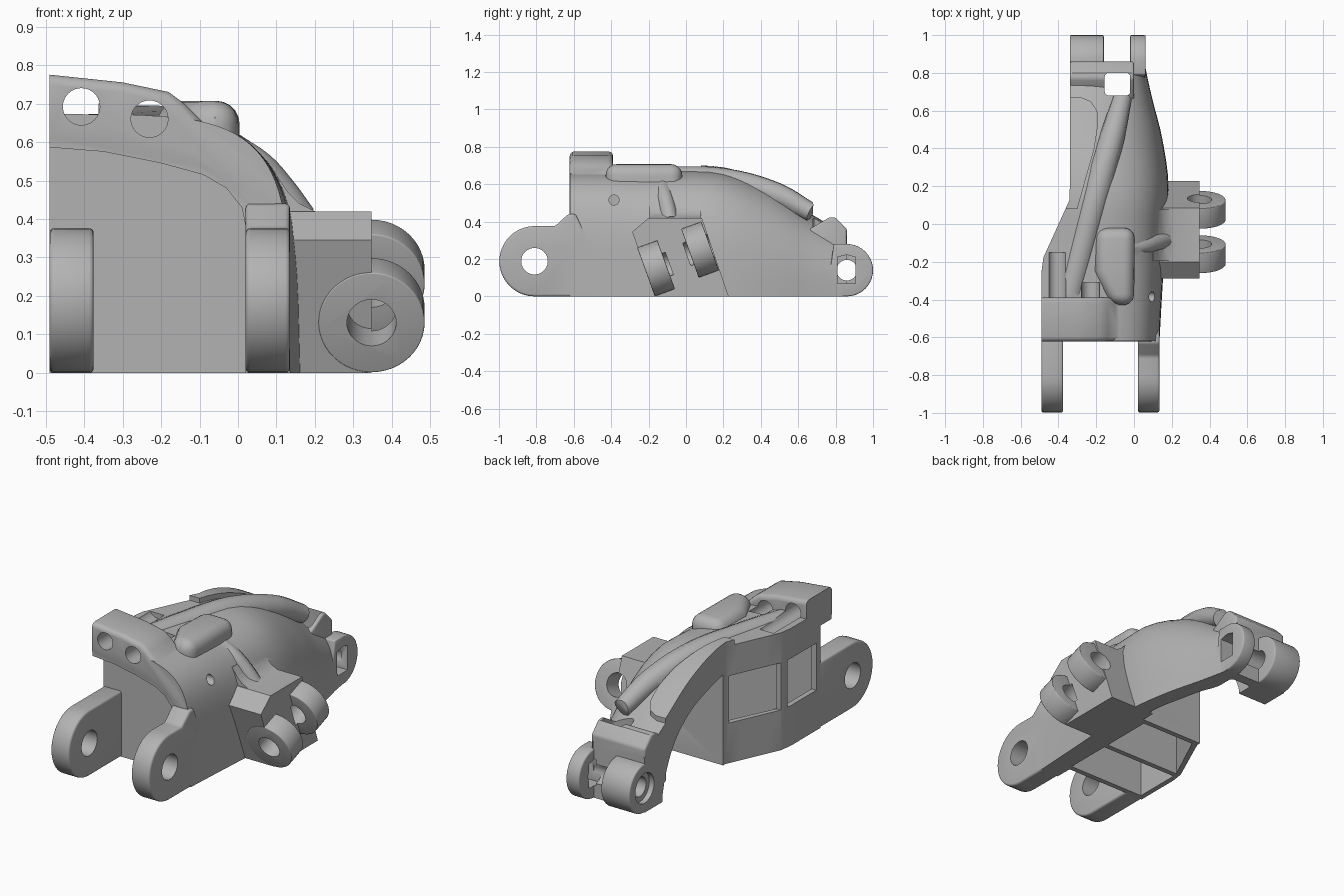
import bpy, bmesh, math
from mathutils import Vector, Matrix

cube = bpy.data.objects.get("Cube")
if cube:
    bpy.data.objects.remove(cube)

grey = bpy.data.materials.new("plain_grey")
grey.use_nodes = True
grey.diffuse_color = (0.45, 0.45, 0.45, 1)
grey.node_tree.nodes["Principled BSDF"].inputs["Base Color"].default_value = (0.45, 0.45, 0.45, 1)


def bake(ob):
    """Replace the mesh by its modified result."""
    deps = bpy.context.evaluated_depsgraph_get()
    mesh = bpy.data.meshes.new_from_object(ob.evaluated_get(deps))
    ob.modifiers.clear()
    ob.data = mesh
    return ob


def finish(name, bm, bevel=0, segments=3):
    bmesh.ops.recalc_face_normals(bm, faces=bm.faces)
    mesh = bpy.data.meshes.new(name)
    bm.to_mesh(mesh)
    bm.free()
    mesh.materials.append(grey)
    ob = bpy.data.objects.new(name, mesh)
    bpy.context.collection.objects.link(ob)
    if bevel:
        mod = ob.modifiers.new("bevel", "BEVEL")
        mod.width, mod.segments = bevel, segments
        mod.limit_method, mod.angle_limit = "ANGLE", math.radians(40)
        bake(ob)
    return ob


def prism(name, pts, axis, a, b, bevel=0, segments=3):
    """Extrude a 2D outline along an axis."""
    def place(p, t):
        v = list(p)
        v.insert("xyz".index(axis), t)
        return v
    bm = bmesh.new()
    ends = [[bm.verts.new(place(p, t)) for p in pts] for t in (a, b)]
    bm.faces.new(ends[0])
    bm.faces.new(ends[1])
    for i in range(len(pts)):
        j = (i + 1) % len(pts)
        bm.faces.new((ends[0][i], ends[0][j], ends[1][j], ends[1][i]))
    return finish(name, bm, bevel, segments)


def rod(name, centre, direction, radius, length, sides=40, bevel=0):
    bm = bmesh.new()
    turn = Vector(direction).to_track_quat("Z", "Y").to_matrix().to_4x4()
    bmesh.ops.create_cone(bm, cap_ends=True, segments=sides, radius1=radius, radius2=radius,
                          depth=length, matrix=Matrix.Translation(centre) @ turn)
    return finish(name, bm, bevel)


def tube(name, points, radii):
    """Round ridge along a smooth path."""
    curve = bpy.data.curves.new(name, "CURVE")
    curve.dimensions, curve.bevel_depth, curve.bevel_resolution = "3D", 1, 5
    curve.use_fill_caps = True
    spline = curve.splines.new("BEZIER")
    spline.bezier_points.add(len(points) - 1)
    for bp, p, r in zip(spline.bezier_points, points, radii):
        bp.co, bp.radius = p, r
        bp.handle_left_type = bp.handle_right_type = "AUTO"
    temp = bpy.data.objects.new(name, curve)
    bpy.context.collection.objects.link(temp)
    bpy.context.view_layer.update()
    bm = bmesh.new()
    bm.from_mesh(temp.to_mesh())
    bmesh.ops.remove_doubles(bm, verts=bm.verts, dist=0.0005)
    bpy.data.objects.remove(temp)
    return finish(name, bm)


def combine(target, other, operation):
    mod = target.modifiers.new("cut", "BOOLEAN")
    mod.operation, mod.solver, mod.object = operation, "EXACT", other
    bpy.context.view_layer.update()
    bake(target)
    bpy.data.objects.remove(other)


def left_edge(y):
    return -0.49 + 0.15 * min(1, max(0, (y + 0.2) / 0.33))


def smooth_rows(rows, steps):
    """Catmull-Rom interpolation of table rows."""
    out = []
    for i in range(len(rows) - 1):
        p = [Vector(rows[min(max(i + k, 0), len(rows) - 1)]) for k in (-1, 0, 1, 2)]
        for s in range(steps):
            t = s / steps
            out.append(p[1] + 0.5 * t * (p[2] - p[0] + t * (2 * p[0] - 5 * p[1] + 4 * p[2] - p[3]
                       + t * (3 * (p[1] - p[2]) + p[3] - p[0]))))
    return out + [Vector(rows[-1])]


def shell(name, rows, left, low=0, rise=0):
    """Loft of rounded quarter sections: rows of y, right side, height, squareness."""
    bm = bmesh.new()
    rings, count = [], 24
    for y, right, height, power in smooth_rows(rows, 4):
        x0, h = left(y), height + rise
        ring = [bm.verts.new((x0, y, low)), bm.verts.new((right, y, low))]
        for k in range(count + 1):
            a = math.pi / 2 * k / count
            u = max(0, math.cos(a)) ** (2 / power)
            v = max(0, math.sin(a)) ** (2 / power)
            ring.append(bm.verts.new((x0 + (right - x0) * u, y, 0.002 + h * v)))
        rings.append(ring)
    for r, q in zip(rings, rings[1:]):
        for i in range(len(r)):
            j = (i + 1) % len(r)
            bm.faces.new((r[i], r[j], q[j], q[i]))
    bm.faces.new(rings[0])
    bm.faces.new(rings[-1])
    return finish(name, bm)


def arc(cy, cz, r, start, end, n=20):
    return [(cy + r * math.cos(math.radians(start + (end - start) * k / n)),
             cz + r * math.sin(math.radians(start + (end - start) * k / n))) for k in range(n + 1)]


# Curved main shell
outer = [(-0.62, 0.135, 0.67, 4.6), (-0.4, 0.147, 0.67, 4.4), (-0.1, 0.165, 0.67, 3.9),
         (0.2, 0.183, 0.66, 3.3), (0.45, 0.15, 0.575, 2.9), (0.65, 0.1, 0.45, 2.9),
         (0.8, 0.066, 0.36, 3), (0.86, 0.058, 0.31, 3)]
body = shell("finger_body", outer, left_edge)

# Raised pad on the roof beside the ridge
pad = prism("roof_pad", [(-0.6, 0.67), (-0.28, 0.67), (-0.23, 0.65), (-0.195, 0.6),
            (-0.19, 0.53), (-0.21, 0.4), (-0.3, 0.08), (-0.6, 0.08)], "z", 0.42, 0.9)
combine(pad, shell("pad_top", outer, left_edge, 0.002, 0.028), "INTERSECT")

# Open space under the rear arch
arch = [(0.15, 0.085, 0.52, 4), (0.3, 0.08, 0.48, 4), (0.45, 0.05, 0.42, 4),
        (0.58, 0.02, 0.31, 4), (0.66, -0.01, 0.17, 4), (0.7, -0.02, 0.03, 4)]
combine(body, pad, "UNION")
combine(body, shell("arch_cutter", arch, lambda y: -0.6, -0.1), "DIFFERENCE")

# Front recess below the rim
rim_inner = [(0.02, 0.38), (0.01, 0.43), (-0.03, 0.48), (-0.09, 0.515), (-0.2, 0.545), (-0.35, 0.575)]
combine(body, prism("front_cutter", [(-0.6, -0.1), (0.02, -0.1)] + rim_inner + [(-0.6, 0.595)],
                    "y", -0.8, -0.52), "DIFFERENCE")

# Pockets open below and windows in the left wall
for y0, y1, x0, x1 in ((-0.49, -0.215, -0.46, -0.46), (-0.185, 0.12, -0.455, -0.31)):
    combine(body, prism("pocket_cutter", [(x0, y0), (0.03, y0), (0.03, y1), (x1, y1)],
                        "z", -0.1, 0.51), "DIFFERENCE")
    combine(body, prism("window_cutter", [(y0 + 0.01, 0.23), (y1 - 0.01, 0.23), (y1 - 0.01, 0.5),
                        (y0 + 0.01, 0.5)], "x", -0.6, x1 + 0.03), "DIFFERENCE")

# Front rim with its thick bar, cut flat on the left
rim_outer = [(-0.6, 0.605), (-0.6, 0.785), (-0.49, 0.775), (-0.3, 0.755), (-0.18, 0.73), (-0.14, 0.7),
             (-0.09, 0.65), (0, 0.597), (0.07, 0.53), (0.11, 0.46), (0.122, 0.38)]
rim = prism("front_rim", rim_outer + rim_inner, "y", -0.622, -0.39, 0.025)
combine(rim, prism("rim_trim", [(-0.7, 0.4), (-0.49, 0.4), (-0.49, 0.9), (-0.7, 0.9)], "y", -0.8, -0.2),
        "DIFFERENCE")
parts = [rim]

# Front hinge lugs
for x0, x1, tail in ((-0.49, -0.375, [(-0.51, 0.375), (-0.51, 0)]),
                     (0.02, 0.135, [(-0.7, 0.375), (-0.63, 0.44), (-0.59, 0.44), (-0.5, 0.25), (-0.5, 0)])):
    parts.append(prism("front_lug", arc(-0.81, 0.188, 0.188, 270, 90) + tail, "x", x0, x1, 0.012))

# Rear lugs and the hump above them
for x0, x1 in ((-0.34, -0.16), (-0.02, 0.062)):
    parts.append(prism("rear_lug", arc(0.86, 0.14, 0.14, -90, 90) + [(0.79, 0.28), (0.75, 0)],
                       "x", x0, x1, 0.008))
parts.append(prism("rear_hump", [(0.66, 0.1), (0.66, 0.36), (0.72, 0.395), (0.77, 0.425), (0.8, 0.42),
             (0.86, 0.36), (0.86, 0.1)], "x", -0.34, 0.0, 0.012))

# Roof boss, long roof ridge and short side ridge
parts.append(prism("roof_boss", [(-0.21, -0.25), (-0.12, -0.43), (0, -0.43), (0.005, -0.02),
             (-0.2, -0.02)], "z", 0.45, 0.707, 0.06, segments=5))
parts.append(tube("roof_ridge", [(-0.36, -0.45, 0.61), (-0.27, -0.1, 0.62), (-0.19, 0.2, 0.612),
             (-0.11, 0.48, 0.545), (-0.06, 0.67, 0.45)], [0.075, 0.075, 0.075, 0.065, 0.05]))
parts.append(tube("side_ridge", [(-0.03, -0.125, 0.585), (0.05, -0.115, 0.535), (0.105, -0.1, 0.475),
             (0.16, -0.085, 0.4)], [0.045] * 4))

# Leaning side bracket with a flare onto the shell and two lugs
parts.append(prism("side_bracket", [(-0.288, 0.345), (-0.2, 0.42), (0.085, 0.42), (0.228, 0), (-0.165, 0)],
                   "x", 0.06, 0.347))
parts.append(prism("bracket_flare", [(0.07, 0.3), (0.07, 0.525), (0.1, 0.515), (0.13, 0.47), (0.16, 0.44),
             (0.21, 0.415), (0.21, 0.3)], "y", -0.195, 0.08))
axis = Vector((0, 0.94, 0.34))
lugs = [Vector((0.347, -0.16, 0.15)), Vector((0.347, 0.075, 0.25))]
for centre in lugs:
    parts.append(rod("side_lug", centre, axis, 0.138, 0.115, 48, 0.004))
for part in parts:
    combine(body, part, "UNION")

# Holes and slot
holes = [rod("bar_hole", (x, y, z), (0, 1, 0), 0.048, 0.5)
         for x, y, z in ((-0.407, -0.4, 0.692), (-0.23, -0.56, 0.66))]
for x in (-0.43, 0.078):
    holes.append(rod("front_pin_hole", (x, -0.81, 0.188), (1, 0, 0), 0.071, 0.2))
holes.append(rod("rear_pin_hole", (-0.2, 0.86, 0.14), (1, 0, 0), 0.055, 0.44))
holes.append(rod("rear_counterbore", (-0.35, 0.86, 0.14), (1, 0, 0), 0.085, 0.08))
holes.append(prism("rear_key_hole", [(0.81, 0.07), (0.905, 0.07), (0.905, 0.21), (0.86, 0.222),
                   (0.81, 0.21)], "x", -0.03, 0.15))
for centre in lugs:
    holes.append(rod("side_pin_hole", centre, axis, 0.064, 0.15))
holes.append(rod("small_side_hole", (0.14, -0.385, 0.515), (1, 0, 0), 0.027, 0.2, 24))
holes.append(prism("rear_slot", [(-0.155, 0.68), (-0.02, 0.68), (-0.02, 0.8), (-0.155, 0.8)],
                   "z", -0.2, 0.8, 0.02))
for hole in holes:
    combine(body, hole, "DIFFERENCE")

# Smooth curved faces, keep crisp edges
bpy.ops.object.select_all(action="DESELECT")
body.select_set(True)
bpy.context.view_layer.objects.active = body
bpy.ops.object.shade_smooth_by_angle(angle=math.radians(32))
